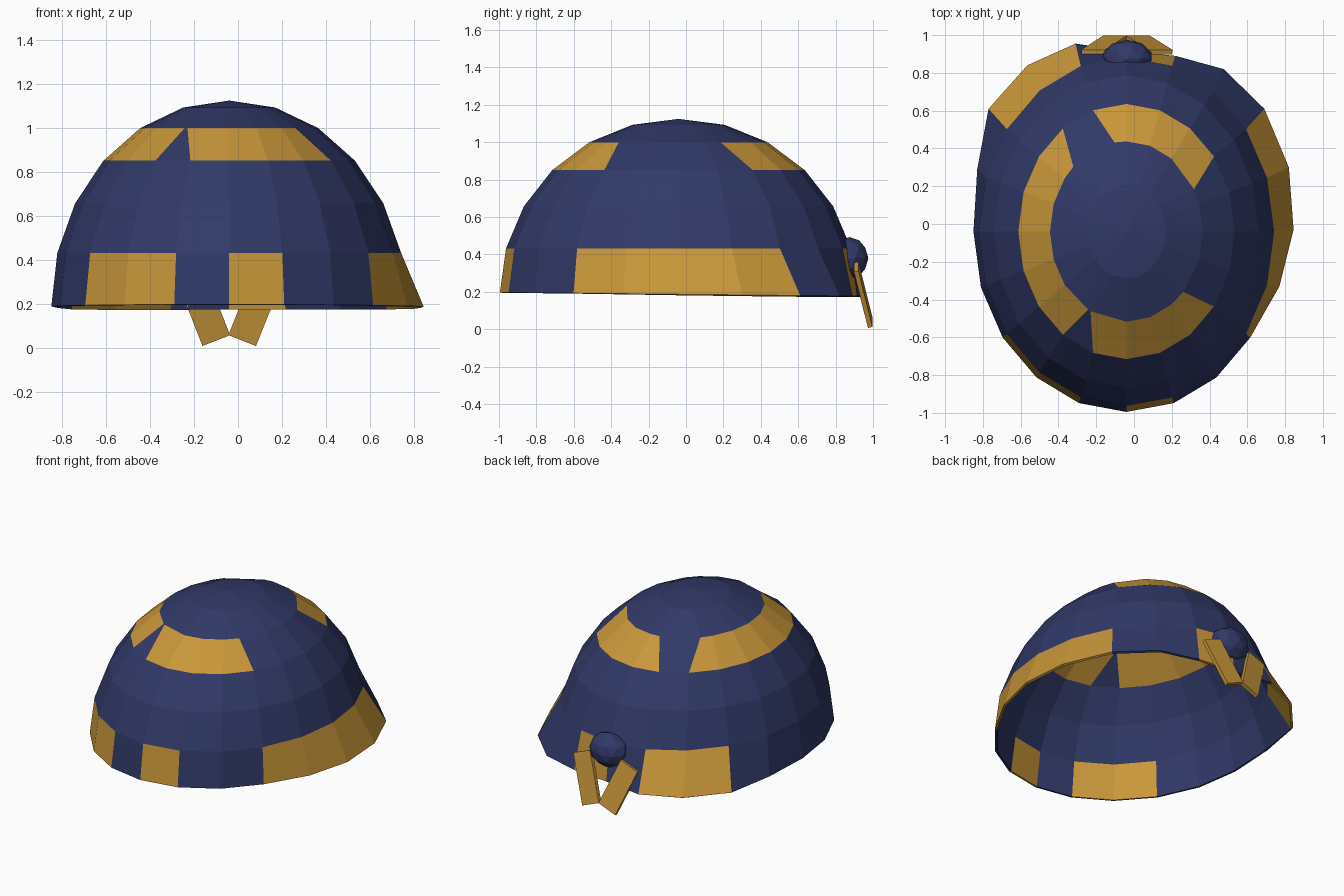
import bpy, bmesh, math
from mathutils import Vector, Matrix

if "Cube" in bpy.data.objects:
    bpy.data.objects.remove(bpy.data.objects["Cube"])


def material(name, rgb):
    m = bpy.data.materials.new(name)
    m.diffuse_color = (*rgb, 1)
    m.use_nodes = True
    m.node_tree.nodes["Principled BSDF"].inputs["Base Color"].default_value = m.diffuse_color
    return m


navy = material("navy cloth", (0.031, 0.041, 0.138))
gold = material("gold cloth", (0.58, 0.31, 0.042))


def add_object(name, bm, *mats):
    bmesh.ops.recalc_face_normals(bm, faces=bm.faces)
    mesh = bpy.data.meshes.new(name)
    bm.to_mesh(mesh)
    bm.free()
    for m in mats:
        mesh.materials.append(m)
    ob = bpy.data.objects.new(name, mesh)
    bpy.context.collection.objects.link(ob)
    return ob


# Dome: half ellipsoid, 20 columns counted from the front towards the right
N, RINGS = 20, 6
CX, CY, BASE = -0.04, -0.04, 0.19
RX, RY, RZ = 0.81, 0.955, 0.935

# Flared hem columns: (x, y) positions pulled away from the ellipse
flare = {4: (0.77, -0.33), 5: (0.845, -0.03), 6: (0.82, 0.30), 7: (0.69, 0.61),
         8: (0.475, 0.82), 9: (0.22, 0.89), 11: (-0.31, 0.955),
         12: (-0.565, 0.84), 13: (-0.77, 0.61), 14: (-0.83, 0.29)}
# Skewed ends of the upper patches, in degrees
skew = {19: -10, 18: 6, 3: -6, 11: -9, 7: -8, 12: 8}

bm = bmesh.new()
apex = bm.verts.new((CX, CY, BASE + RZ))
rings = []
for r in range(1, RINGS + 1):
    p = math.radians(15 * r)
    ring = []
    for c in range(N):
        a = math.radians(18 * c + (skew.get(c, 0) if r == 2 else 0))
        x = CX + RX * math.sin(p) * math.sin(a)
        y = CY - RY * math.sin(p) * math.cos(a)
        z = BASE + RZ * math.cos(p)
        if r == RINGS:
            x, y = flare.get(c, (x, y))
            z = 0.187 - 0.01 * y
        ring.append(bm.verts.new((x, y, z)))
    rings.append(ring)

# Gold patches by column: upper band and hem band
patches = {2: {19, 0, 1, 2, 7, 8, 9, 10, 12, 13, 14, 15, 16, 17},
           5: {0, 3, 4, 5, 6, 9, 11, 12, 17, 18}}
for c in range(N):
    d = (c + 1) % N
    bm.faces.new((apex, rings[0][c], rings[0][d]))
    for r in range(1, RINGS):
        f = bm.faces.new((rings[r - 1][c], rings[r][c], rings[r][d], rings[r - 1][d]))
        f.material_index = int(c in patches.get(r, ()))
dome = add_object("cloth_dome", bm, navy, gold)
thick = dome.modifiers.new("thickness", 'SOLIDIFY')
thick.thickness = 0.015
thick.offset = -1

# Knot at the back
bm = bmesh.new()
bmesh.ops.create_icosphere(bm, subdivisions=2, radius=1)
bmesh.ops.transform(bm, verts=bm.verts,
                    matrix=Matrix.Translation((-0.035, 0.875, 0.38))
                    @ Matrix.Diagonal((0.135, 0.1, 0.113, 1)))
add_object("knot", bm, navy)


# Tails hanging below the knot, converging at their lower ends
def tail(name, top, bottom, width=0.135, depth=0.025):
    top, bottom = Vector(top), Vector(bottom)
    along = (top - bottom).normalized()
    across = Vector((0, 1, 0)).cross(along).normalized()
    out = along.cross(across)
    rot = Matrix((across, out, along)).transposed().to_4x4()
    bm = bmesh.new()
    bmesh.ops.create_cube(bm, size=1)
    bmesh.ops.transform(bm, verts=bm.verts,
                        matrix=Matrix.Translation((top + bottom) / 2) @ rot
                        @ Matrix.Diagonal((width, depth, (top - bottom).length, 1)))
    add_object(name, bm, gold)


tail("left_tail", (-0.215, 0.91, 0.33), (-0.10, 0.985, 0.035))
tail("right_tail", (0.14, 0.91, 0.335), (0.02, 0.985, 0.035))
